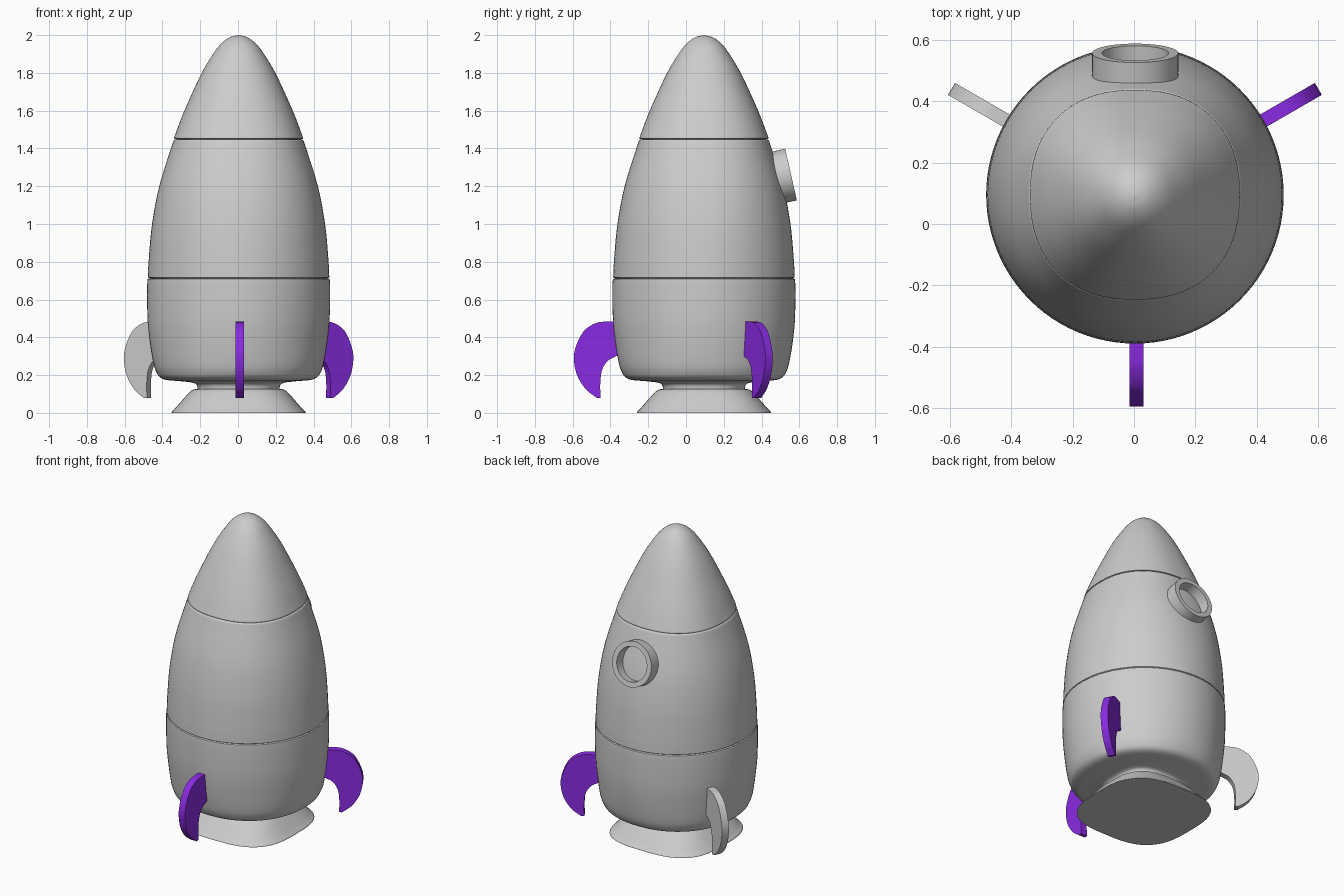
import bpy, bmesh, math
from mathutils import Vector, Matrix

if "Cube" in bpy.data.objects:
    bpy.data.objects.remove(bpy.data.objects["Cube"])

CX, CY = 0.003, 0.095      # body axis
SEG = 96


def material(name, rgb):
    m = bpy.data.materials.new(name)
    m.diffuse_color = (*rgb, 1)
    m.use_nodes = True
    m.node_tree.nodes["Principled BSDF"].inputs["Base Color"].default_value = m.diffuse_color
    return m


grey = material("grey", (0.604, 0.604, 0.604))
purple = material("purple", (0.254, 0.024, 0.76))


def finish(bm, name, mat, angle=35):
    bmesh.ops.remove_doubles(bm, verts=bm.verts, dist=1e-5)
    bmesh.ops.recalc_face_normals(bm, faces=bm.faces)
    me = bpy.data.meshes.new(name)
    bm.to_mesh(me)
    bm.free()
    me.materials.append(mat)
    ob = bpy.data.objects.new(name, me)
    bpy.context.collection.objects.link(ob)
    bpy.ops.object.select_all(action='DESELECT')
    ob.select_set(True)
    bpy.context.view_layer.objects.active = ob
    bpy.ops.object.shade_smooth_by_angle(angle=math.radians(angle))
    return ob


def spline(pts, steps):
    """Catmull-Rom curve through the points."""
    p = [Vector(q) for q in pts]
    p = [2 * p[0] - p[1]] + p + [2 * p[-1] - p[-2]]
    out = []
    for i in range(1, len(p) - 2):
        a, b, c, d = p[i - 1:i + 3]
        for k in range(steps):
            t = k / steps
            out.append(0.5 * (2 * b + (c - a) * t + (2 * a - 5 * b + 4 * c - d) * t * t
                              + (3 * b - a - 3 * c + d) * t ** 3))
    out.append(p[-2])
    return out


def lathe(pts, closed=False):
    """Sweep (radius, z, squareness) points round z; squareness 2 is a circle."""
    bm = bmesh.new()
    rings = []
    for r, z, n in pts:
        ring = []
        for i in range(SEG):
            a = 2 * math.pi * i / SEG
            c, s = math.cos(a), math.sin(a)
            k = max(r, 0) / (abs(c) ** n + abs(s) ** n) ** (1 / n)
            ring.append(bm.verts.new((k * c, k * s, z)))
        rings.append(ring)
    pairs = list(zip(rings, rings[1:]))
    if closed:
        pairs.append((rings[-1], rings[0]))
    for A, B in pairs:
        for i in range(SEG):
            j = (i + 1) % SEG
            bm.faces.new((A[i], A[j], B[j], B[i]))
    if not closed:
        for ring, p in ((rings[0], pts[0]), (rings[-1], pts[-1])):
            if p[0] > 0.01:
                bm.faces.new(ring)
    return bm


def body_part(name, pts):
    ob = finish(lathe(spline(pts, 5)), name, grey)
    ob.location = (CX, CY, 0)


# Hull sections, rolled in at the seams
body_part("nose_cone", [(0, 2.0, 2), (.045, 1.989, 2.05), (.09, 1.957, 2.1), (.135, 1.9, 2.15),
                        (.2, 1.79, 2.2), (.287, 1.6, 2.25), (.333, 1.48, 2.3),
                        (.341, 1.456, 2.3), (.337, 1.45, 2.3), (.322, 1.448, 2.3)])
body_part("middle_hull", [(.322, 1.449, 2.3), (.337, 1.447, 2.3), (.344, 1.44, 2.3),
                          (.353, 1.415, 2.27), (.42, 1.2, 2.15), (.458, 1.0, 2.07),
                          (.475, .82, 2.02), (.48, .73, 2), (.479, .717, 2), (.468, .712, 2)])
body_part("lower_hull", [(.468, .713, 2), (.479, .71, 2), (.483, .698, 2), (.484, .6, 2),
                         (.481, .48, 2), (.468, .36, 2.02), (.45, .26, 2.08), (.435, .215, 2.1),
                         (.415, .188, 2.15), (.38, .174, 2.2), (.31, .168, 2.4),
                         (.245, .16, 2.6), (.222, .148, 2.7), (.215, .12, 2.7)])

# Engine nozzle
body_part("engine_nozzle", [(.2, .126, 2.7), (.225, .126, 2.8), (.243, .122, 2.8), (.262, .107, 2.9),
                            (.3, .065, 3), (.335, .025, 3), (.352, .008, 3), (.356, 0, 3)])

# Window frame, an open tube leaning with the hull
tube = [(.108, -.12, 2), (.108, 0, 2), (.14, 0, 2), (.14, -.12, 2)]
frame = finish(lathe(tube, closed=True), "window_frame", grey)
axis = Vector((0, .975, .22))
frame.matrix_world = (Matrix.Translation((0.004, .556, 1.262))
                      @ axis.to_track_quat('Z', 'Y').to_matrix().to_4x4())

# Three curved fins: (radius, z) outline
outer = [(.53, .483), (.56, .479), (.6, .462), (.64, .428), (.675, .36), (.689, .29),
         (.672, .2), (.625, .125), (.565, .078)]
inner = [(.547, .08), (.549, .15), (.54, .225), (.51, .275), (.465, .3)]
outline = [(.42, .483)] + [tuple(p) for p in spline(outer, 4)] \
    + [tuple(p) for p in spline(inner, 4)] + [(.42, .305)]
for name, deg, mat in (("front_fin", -90, purple), ("right_fin", 30, purple), ("left_fin", 150, grey)):
    bm = bmesh.new()
    h = 0.0225
    face = bm.faces.new([bm.verts.new((r, -h, z)) for r, z in outline])
    ext = bmesh.ops.extrude_face_region(bm, geom=[face])
    bmesh.ops.translate(bm, vec=(0, 2 * h, 0),
                        verts=[g for g in ext['geom'] if isinstance(g, bmesh.types.BMVert)])
    fin = finish(bm, name, mat, 40)
    fin.location = (0.008 if deg == -90 else CX, CY, 0)
    fin.rotation_euler = (0, 0, math.radians(deg))
